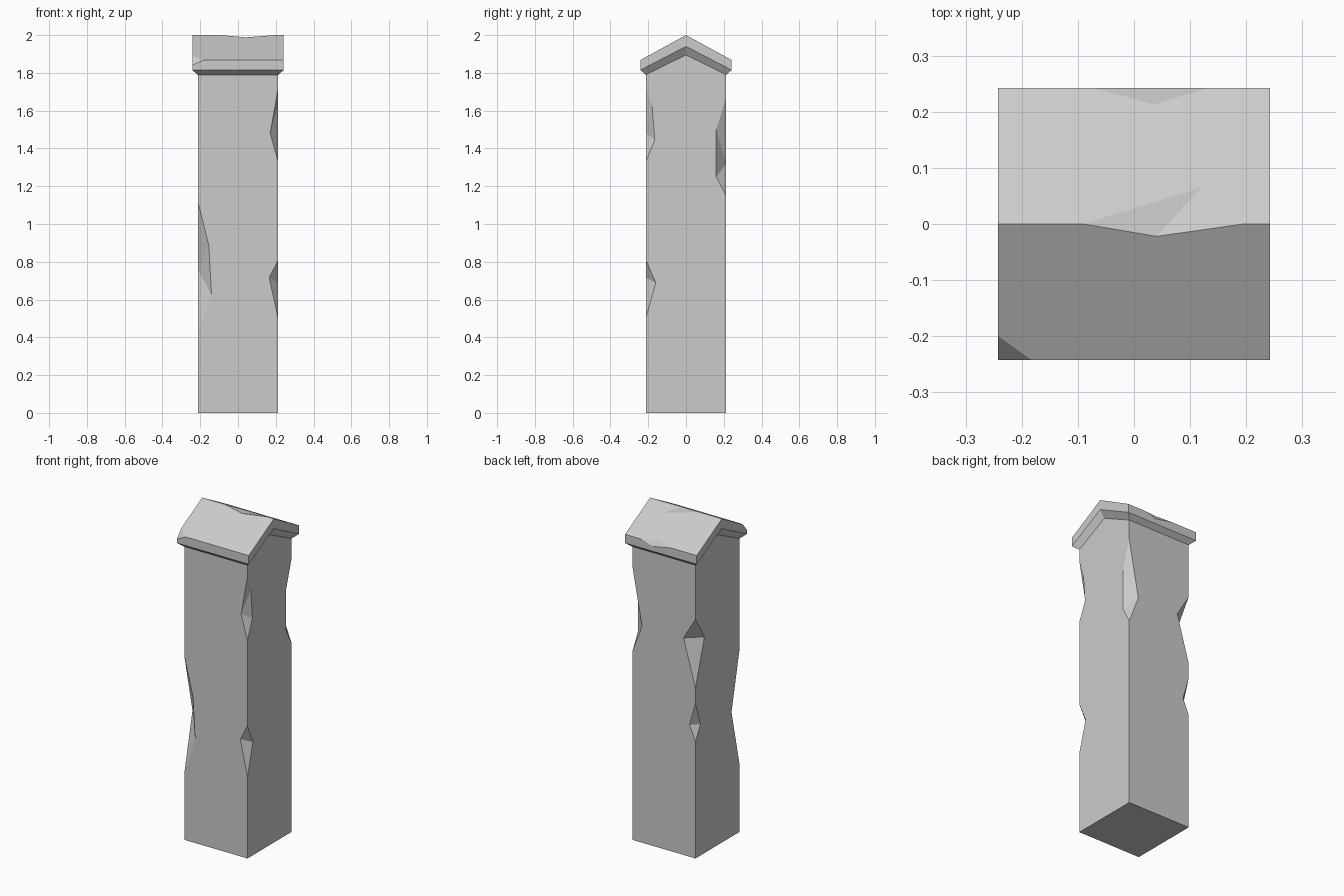
import bpy, bmesh
from mathutils import Vector, Matrix

if "Cube" in bpy.data.objects:
    bpy.data.objects.remove(bpy.data.objects["Cube"])

W, C = 0.213, 0.242          # half widths of shaft and cap
EAVE, RIDGE = 1.868, 2.0


def gabled_loft(name, layers):
    """Stack of square rings (half width, eave z, ridge z), gable facing +-x."""
    bm = bmesh.new()
    rings = []
    for w, e, r in layers:
        plan = [(-w, -w, e), (w, -w, e), (w, 0, r), (w, w, e), (-w, w, e), (-w, 0, r)]
        rings.append([bm.verts.new(p) for p in plan])
    for a, b in zip(rings, rings[1:]):
        for i in range(6):
            j = (i + 1) % 6
            bm.faces.new((a[i], a[j], b[j], b[i]))
    for ring in (rings[0], rings[-1]):
        bm.faces.new([ring[i] for i in (0, 1, 2, 5)])
        bm.faces.new([ring[i] for i in (5, 2, 3, 4)])
    bmesh.ops.recalc_face_normals(bm, faces=bm.faces)
    return to_object(name, bm)


def to_object(name, bm):
    mesh = bpy.data.meshes.new(name)
    bm.to_mesh(mesh)
    bm.free()
    obj = bpy.data.objects.new(name, mesh)
    bpy.context.collection.objects.link(obj)
    return obj


def chip(obj, path, apex, outer=None):
    """Break off the corner outside the fan of planes from apex along path."""
    path = [Vector(p) for p in path]
    apex = Vector(apex)
    outer = Vector(outer) if outer else (path[0] + path[-1]) / 2
    bm = bmesh.new()
    bmesh.ops.create_cube(bm, size=0.8, matrix=Matrix.Translation(outer))
    for a, b in zip(path, path[1:]):
        n = (a - apex).cross(b - apex).normalized()
        if n.dot(outer - apex) < 0:
            n = -n
        bmesh.ops.bisect_plane(bm, geom=bm.verts[:] + bm.edges[:] + bm.faces[:],
                               plane_co=apex, plane_no=n, clear_inner=True)
        bmesh.ops.holes_fill(bm, edges=[e for e in bm.edges if e.is_boundary])
    bmesh.ops.recalc_face_normals(bm, faces=bm.faces)
    cutter = to_object("chip_cutter", bm)
    cutter.hide_render = True
    mod = obj.modifiers.new("chip", 'BOOLEAN')
    mod.operation, mod.solver, mod.object = 'DIFFERENCE', 'EXACT', cutter
    bpy.context.view_layer.objects.active = obj
    bpy.ops.object.modifier_apply(modifier=mod.name)
    bpy.data.objects.remove(cutter)


def roof(x, y):
    """Point on the roof slope."""
    return (x, y, RIDGE - (RIDGE - EAVE) * abs(y) / C)


# Shaft and gabled cap with a flared underside
shaft = gabled_loft("pillar_shaft", [(W, 0, 0), (W, 1.79, 1.895)])
cap = gabled_loft("pillar_cap", [(W, 1.79, 1.895), (C, 1.815, 1.94), (C, EAVE, RIDGE)])

# Chips in the shaft corners: front right, front left, back right, back left
chip(shaft, [(W, -W, 1.72), (W, -.18, 1.63), (W, -.165, 1.445), (W, -W, 1.33)], (.17, -W, 1.48))
chip(shaft, [(W, -W, .81), (W, -.16, .69), (W, -W, .50)], (.165, -W, .715))
chip(shaft, [(-W, -W, 1.12), (-.155, -W, .89), (-.14, -W, .625), (-W, -W, .41)], (-W, -.135, .76))
chip(shaft, [(W, W, 1.67), (W, .16, 1.5), (W, .16, 1.25), (W, W, 1.15)], (.148, W, 1.32))
chip(shaft, [(-W, W, 1.46), (-.132, W, 1.325), (-W, W, 1.04)], (-W, .126, 1.32))
chip(shaft, [(-W, W, .945), (-.173, W, .805), (-W, W, .713)], (-W, .165, .80))

# Chips in the cap: ridge, back eave, front left corner
chip(cap, [roof(-.09, 0), roof(.04, -.022), roof(.195, 0)], roof(.12, .065))
chip(cap, [roof(-.07, C), roof(.035, .213), roof(.13, C)], (.055, C, 1.845))
chip(cap, [roof(-C, -.2), roof(-.183, -C)], (-C, -C, 1.84), outer=(-C, -C, EAVE))
